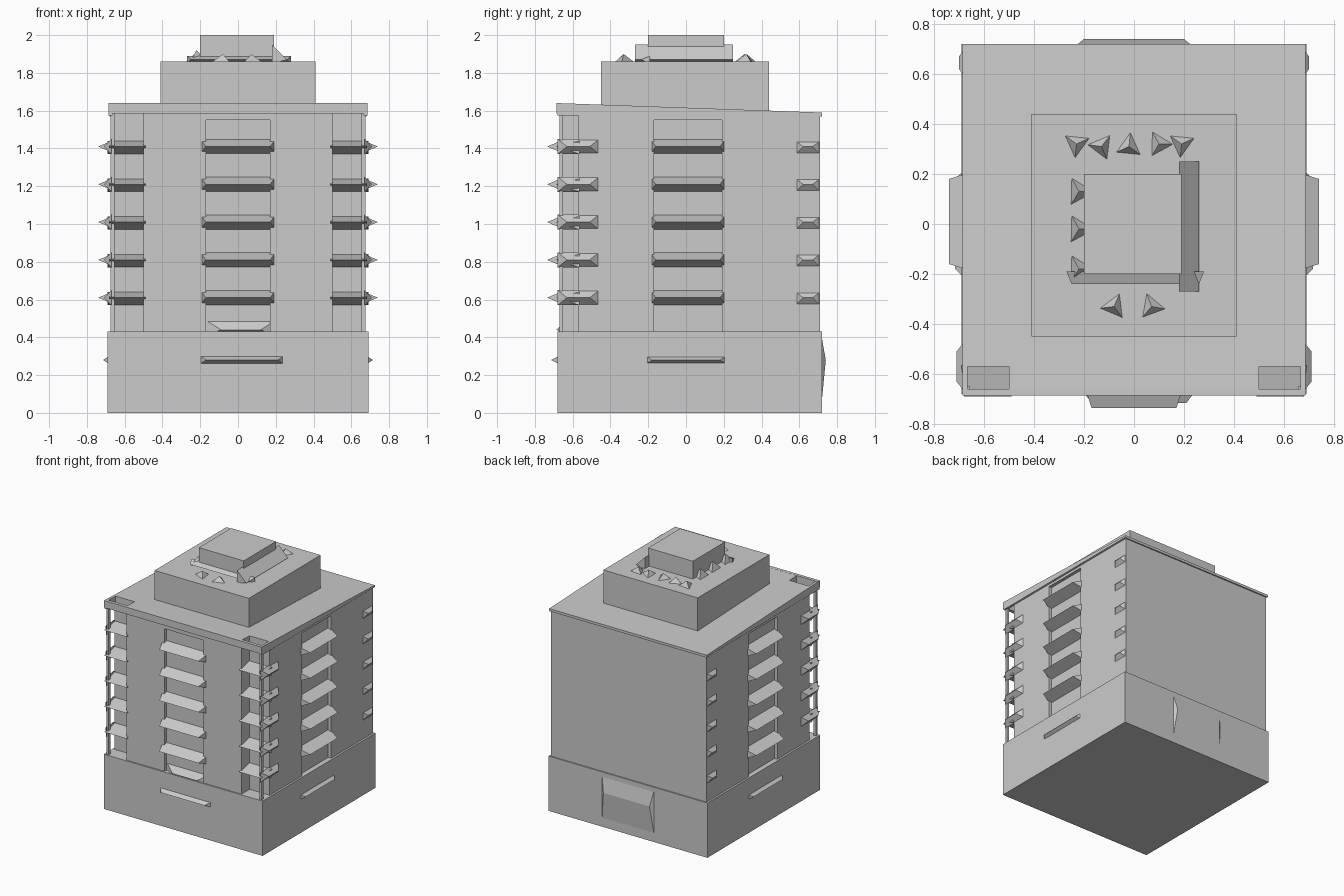
import bpy, bmesh, math
from mathutils import Vector, Matrix

if "Cube" in bpy.data.objects:
    bpy.data.objects.remove(bpy.data.objects["Cube"])


def make(name, bm):
    bmesh.ops.recalc_face_normals(bm, faces=bm.faces)
    me = bpy.data.meshes.new(name)
    bm.to_mesh(me)
    bm.free()
    ob = bpy.data.objects.new(name, me)
    bpy.context.collection.objects.link(ob)
    return ob


def prism(name, outline, z0, z1, slope=None):
    """Extrude a plan outline; slope gives the top height from y."""
    bm = bmesh.new()
    lo = [bm.verts.new((x, y, z0)) for x, y in outline]
    hi = [bm.verts.new((x, y, slope(y) if slope else z1)) for x, y in outline]
    n = len(outline)
    bm.faces.new(lo)
    bm.faces.new(hi)
    for i in range(n):
        bm.faces.new((lo[i], lo[(i + 1) % n], hi[(i + 1) % n], hi[i]))
    return make(name, bm)


def box(name, x0, x1, y0, y1, z0, z1, slope=None):
    return prism(name, [(x0, y0), (x1, y0), (x1, y1), (x0, y1)], z0, z1, slope)


def wedge(name, turn, u0, u1, wall, tip, z, low=0.03, high=0.05, inset=0.03):
    """Pointed ledge: runs along u, projects outwards; turn 0 = front, 90 = right."""
    bm = bmesh.new()
    a = [bm.verts.new((u, -d, h)) for u, d, h in (
        (u0, wall, z - low), (u0 + inset, tip, z + 0.01), (u0, wall, z + high))]
    b = [bm.verts.new((u, -d, h)) for u, d, h in (
        (u1, wall, z - low), (u1 - inset, tip, z + 0.01), (u1, wall, z + high))]
    bm.faces.new(a)
    bm.faces.new(b)
    for i in range(3):
        j = (i + 1) % 3
        bm.faces.new((a[i], a[j], b[j], b[i]))
    bmesh.ops.transform(bm, matrix=Matrix.Rotation(math.radians(turn), 4, 'Z'), verts=bm.verts)
    return make(name, bm)


def spike(name, x, y, z, r, h, angle):
    bm = bmesh.new()
    bmesh.ops.create_cone(bm, cap_ends=True, segments=3, radius1=r, radius2=0, depth=h,
                          matrix=Matrix.Translation((x, y, z + h / 2)) @ Matrix.Rotation(angle, 4, 'Z'))
    return make(name, bm)


def roof_height(y):
    return 1.64 - 0.05 * (y + 0.68) / 1.4


# Solid ground storey
box("base", -0.69, 0.69, -0.68, 0.72, 0, 0.43)

# Tower body: plan with open front corners and shallow window bays
right = [(0.17, -0.645), (0.17, -0.67), (0.50, -0.67), (0.50, -0.57), (0.675, -0.57),
         (0.675, -0.17), (0.65, -0.17), (0.65, 0.19), (0.675, 0.19), (0.675, 0.71)]
prism("tower_body", right + [(-x, y) for x, y in reversed(right)], 0.43, 1.57)

# Sloping roof with openings over the corner balconies
half = [(0.50, -0.67), (0.50, -0.57), (0.68, -0.57), (0.68, 0.72)]
prism("roof_slab", half + [(-x, y) for x, y in reversed(half)], 1.57, 0, roof_height)
box("roof_front_edge", -0.685, 0.685, -0.685, -0.66, 1.585, 1.64)
for s in (-1, 1):
    x = sorted((s * 0.665, s * 0.685))
    box("roof_side_edge", x[0], x[1], -0.68, 0.72, 1.575, 0, roof_height)

# Filled heads above the top window bays
box("front_bay_head", -0.17, 0.17, -0.67, -0.60, 1.55, 1.60)
for s in (-1, 1):
    x = sorted((s * 0.60, s * 0.675))
    box("side_bay_head", x[0], x[1], -0.17, 0.19, 1.55, 1.59)

# Balconies on the front and both sides, repeated per storey
for z in (0.6, 0.8, 1.0, 1.2, 1.4):
    wedge("front_balcony", 0, -0.20, 0.20, 0.64, 0.735, z)
    wedge("right_balcony", 90, -0.19, 0.21, 0.645, 0.74, z)
    wedge("left_balcony", -90, -0.21, 0.19, 0.645, 0.74, z)
    # Corner balcony floors and side ledges
    for s in (-1, 1):
        x = sorted((s * 0.48, s * 0.69))
        wedge("corner_balcony", 0, x[0], x[1], 0.565, 0.69, z, 0.03, 0.04, 0.01)
        u = sorted((s * -0.68, s * -0.46))
        wedge("corner_side_ledge", s * 90, u[0], u[1], 0.67, 0.71, z, 0.03, 0.05, 0.05)
        u = sorted((s * 0.58, s * 0.71))
        wedge("rear_side_ledge", s * 90, u[0], u[1], 0.67, 0.70, z, 0.03, 0.04, 0.04)

# Slim posts at the open corners
for s in (-1, 1):
    x = sorted((s * 0.655, s * 0.675))
    box("corner_post", x[0], x[1], -0.67, -0.65, 0.43, 1.59)

# Ground storey canopies and sills
wedge("front_canopy", 0, -0.20, 0.24, 0.675, 0.715, 0.27, 0.01, 0.03)
wedge("right_canopy", 90, -0.21, 0.21, 0.685, 0.715, 0.27, 0.01, 0.03)
wedge("left_canopy", -90, -0.21, 0.21, 0.685, 0.715, 0.27, 0.01, 0.03)
wedge("rear_bulge", 180, -0.23, 0.23, 0.715, 0.74, 0.27, 0.25, 0.15, 0.03)
wedge("front_sill", 0, -0.17, 0.20, 0.64, 0.685, 0.43, 0.02, 0.06, 0.08)

# Penthouse and lift housing
box("penthouse", -0.41, 0.41, -0.45, 0.44, 1.57, 1.86)
box("lift_housing", -0.20, 0.19, -0.20, 0.20, 1.84, 2.0)

# Angled fins at the corners and right side of the housing
wedge("housing_right_skirt", 90, -0.27, 0.25, 0.18, 0.26, 1.86, 0.01, 0.09, 0)
wedge("housing_front_skirt", 0, -0.27, 0.28, 0.19, 0.24, 1.86, 0.01, 0.03, 0.02)
for y in (-0.18, -0.02, 0.13):
    spike("housing_left_fin", -0.22, y, 1.86, 0.06, 0.06, 0.5)

# Small pointed roof vents
for x, y in ((-0.08, -0.33), (0.07, -0.33), (-0.23, 0.32), (-0.13, 0.31),
             (-0.02, 0.31), (0.10, 0.32), (0.19, 0.32)):
    spike("roof_vent", x, y, 1.86, 0.055, 0.04, x * 5)
